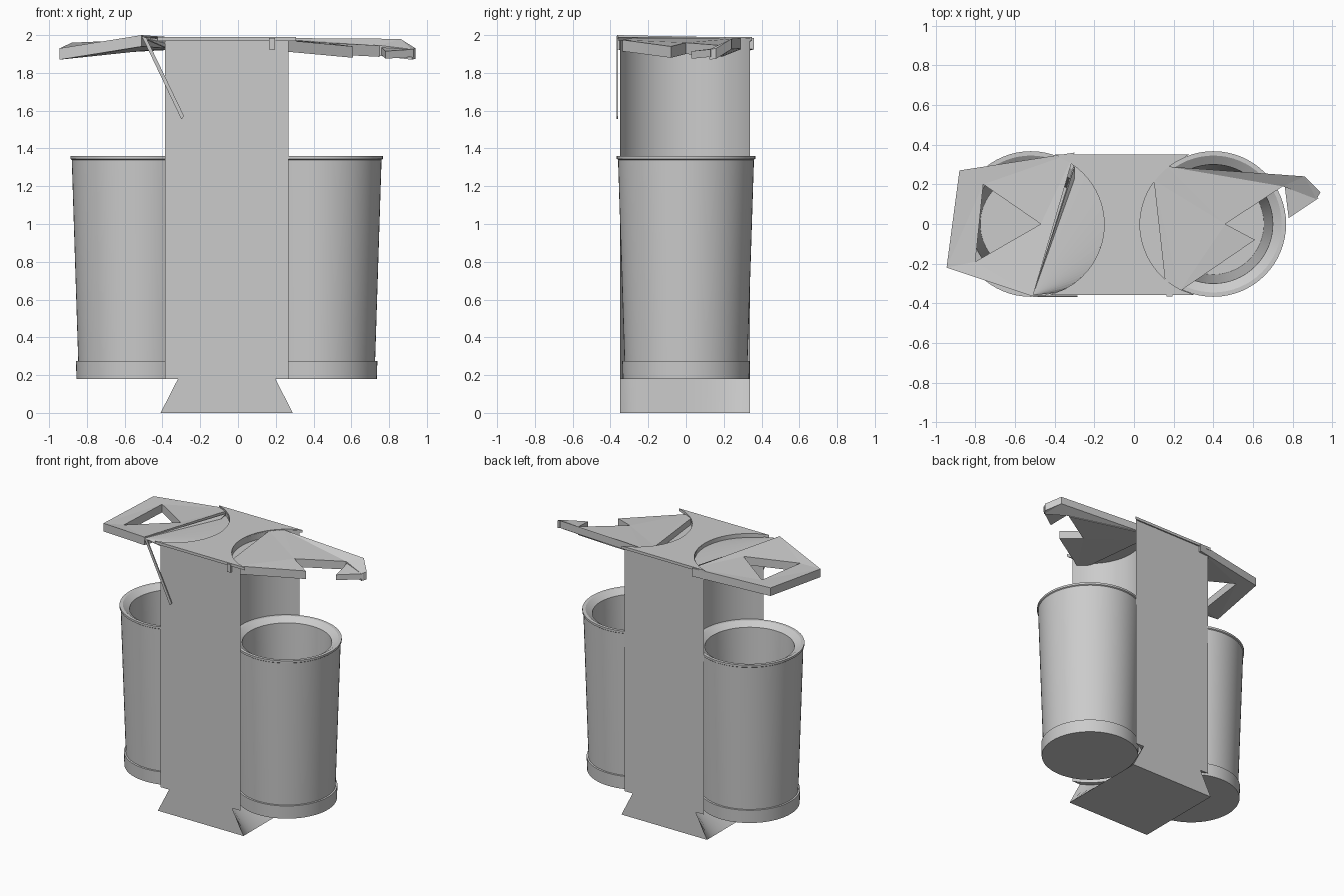
import bpy, bmesh, math

if "Cube" in bpy.data.objects:
    bpy.data.objects.remove(bpy.data.objects["Cube"])

grey = bpy.data.materials.new("light_grey")
grey.diffuse_color = (0.6, 0.6, 0.6, 1)
grey.use_nodes = True
grey.node_tree.nodes["Principled BSDF"].inputs["Base Color"].default_value = grey.diffuse_color

LEFT, RIGHT, R = -0.52, 0.40, 0.37      # bin centres and radius
HALF = 0.345                            # half depth of the column


def finish(name, bm, smooth=True):
    bmesh.ops.recalc_face_normals(bm, faces=bm.faces)
    me = bpy.data.meshes.new(name)
    bm.to_mesh(me)
    bm.free()
    me.materials.append(grey)
    ob = bpy.data.objects.new(name, me)
    bpy.context.collection.objects.link(ob)
    if smooth:
        bpy.ops.object.select_all(action='DESELECT')
        ob.select_set(True)
        bpy.context.view_layer.objects.active = ob
        bpy.ops.object.shade_smooth_by_angle(angle=math.radians(30))
    return ob


def slab(name, verts, faces, thick):
    """Top surface pushed straight down to a given thickness."""
    bm = bmesh.new()
    vs = [bm.verts.new(v) for v in verts]
    for f in faces:
        bm.faces.new([vs[i] for i in f])
    bmesh.ops.triangulate(bm, faces=bm.faces[:])
    g = bmesh.ops.extrude_face_region(bm, geom=bm.faces[:], use_keep_orig=True)
    for v in g["geom"]:
        if isinstance(v, bmesh.types.BMVert):
            v.co.z -= thick
    return finish(name, bm, False)


def arc(cx, side, y0, y1, n=24):
    """Points on a bin-radius arc facing the column (side = +1 or -1)."""
    out = []
    for i in range(n + 1):
        y = y0 + (y1 - y0) * i / n
        out.append((cx + side * math.sqrt(R * R - y * y), y))
    return out


def loft(name, rings):
    """Closed solid through matching rings of 3D points."""
    bm = bmesh.new()
    rows = [[bm.verts.new(p) for p in r] for r in rings]
    for a, b in zip(rows, rows[1:]):
        n = len(a)
        for i in range(n):
            bm.faces.new([a[i], a[(i + 1) % n], b[(i + 1) % n], b[i]])
    bm.faces.new(rows[0][::-1])
    bm.faces.new(rows[-1])
    return finish(name, bm)


def lathe(name, cx, profile, n=64):
    """Turned solid; profile runs from the bottom centre to the inner floor."""
    bm = bmesh.new()
    rows = [[bm.verts.new((cx + r * math.cos(2 * math.pi * i / n),
                           r * math.sin(2 * math.pi * i / n), z))
             for i in range(n)] for r, z in profile]
    for a, b in zip(rows, rows[1:]):
        for i in range(n):
            bm.faces.new([a[i], a[(i + 1) % n], b[(i + 1) % n], b[i]])
    bm.faces.new(rows[0][::-1])
    bm.faces.new(rows[-1])
    return finish(name, bm)


# two tapered, hollow bins with a foot band and a rim
bin_profile = [(0.335, 0.18), (0.338, 0.275), (0.326, 0.276), (0.36, 1.34),
               (0.367, 1.345), (0.367, 1.36), (0.345, 1.36), (0.30, 1.33),
               (0.255, 0.28)]
for name, cx in (("left_bin", LEFT), ("right_bin", RIGHT)):
    lathe(name, cx, bin_profile)

# column with sides hollowed to fit round the bins
section = arc(RIGHT, -1, -HALF, HALF) + arc(LEFT, 1, HALF, -HALF)
loft("column", [[(x, y - 0.005, z) for x, y in section] for z in (0.18, 1.985)])

# flared foot: hollowed on top, rectangular on the ground
half = len(section) // 2
top = [(-0.06 + (x + 0.06) * 0.79, y - 0.005, 0.18) for x, y in section]
ground = [(0.29 if i < half else -0.41, y - 0.005, 0)
          for i, (x, y) in enumerate(section)]
loft("foot", [ground, top])

# roof cap over the column
cap = arc(RIGHT, -1, -0.358, 0.35) + arc(LEFT, 1, 0.35, -0.358)
loft("roof_cap", [[(x, y, z) for x, y in cap] for z in (1.97, 1.99)])

# left roof wing with a triangular opening
slab("left_wing",
     [(-0.30, 0.36, 1.985), (-0.88, 0.27, 1.96), (-0.945, -0.22, 1.93),
      (-0.51, -0.365, 2.0), (-0.76, 0.20, 1.96), (-0.47, 0, 1.98),
      (-0.80, -0.19, 1.945)],
     [(0, 1, 4, 5), (1, 2, 6, 4), (2, 3, 5, 6), (3, 0, 5)], 0.06)

# sunken sheets between the wing and the cap
left_arc = arc(LEFT, 1, -HALF, 0.30)
n = len(left_arc)
slab("left_recess",
     [(x, y, 1.96) for x, y in left_arc] + [(-0.30, 0, 1.90), (-0.51, -0.36, 1.99)],
     [tuple(range(n + 2))], 0.005)
slab("left_fold", [(-0.51, -0.36, 1.99), (-0.30, 0, 1.90), (-0.30, 0.29, 1.98)],
     [(0, 1, 2)], 0.005)
right_arc = arc(RIGHT, -1, 0.22, -0.28)
slab("right_recess", [(x, y, 1.94) for x, y in right_arc],
     [tuple(range(len(right_arc)))], 0.005)

# right roof wing with a pointed notch
slab("right_wing",
     [(0.17, 0.29, 1.985), (0.75, 0.19, 1.945), (0.46, 0, 1.96),
      (0.61, -0.08, 1.94), (0.23, -0.34, 1.975), (0.165, -0.36, 1.985),
      (0.10, 0.22, 1.985)],
     [(6, 5, 4, 2), (4, 3, 2), (6, 2, 1, 0)], 0.06)
slab("right_wing_back_strip",
     [(0.09, 0.345, 1.985), (0.10, 0.22, 1.985), (0.17, 0.29, 1.985)],
     [(0, 1, 2)], 0.02)

# bar along the rear edge of the right wing, and its loose end
slab("right_bar",
     [(0.17, 0.29, 1.985), (0.75, 0.19, 1.945), (0.92, 0.125, 1.925),
      (0.94, 0.16, 1.93), (0.86, 0.24, 1.98)], [(0, 1, 2, 3, 4)], 0.055)
slab("right_bar_end",
     [(0.76, 0.19, 1.935), (0.78, 0.03, 1.915), (0.93, 0.13, 1.925)],
     [(0, 1, 2)], 0.04)

# front lip and hanging brace
slab("front_lip", [(0.165, -0.366, 1.985), (0.195, -0.366, 1.985),
                   (0.195, -0.34, 1.985), (0.165, -0.34, 1.985)],
     [(0, 1, 2, 3)], 0.06)
brace = [(-0.51, 1.995), (-0.30, 1.555), (-0.285, 1.57), (-0.485, 1.985)]
loft("hanging_brace", [[(x, y, z) for x, z in brace] for y in (-0.368, -0.36)])
